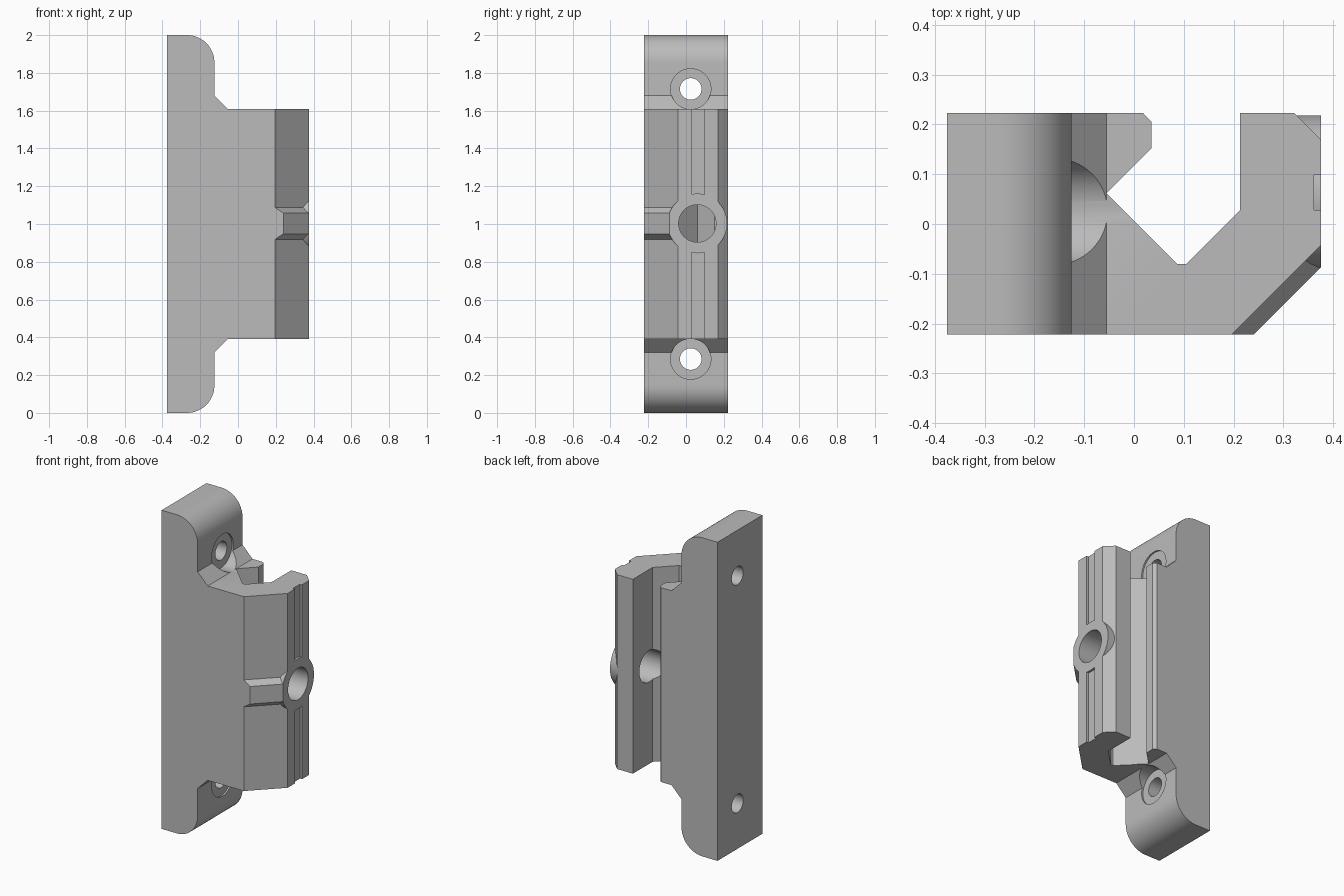
import bpy, bmesh, math
from mathutils import Matrix, Vector

if "Cube" in bpy.data.objects:
    bpy.data.objects.remove(bpy.data.objects["Cube"])

MID = 1.003                    # height of the centre line
FRONT, BACK = -0.222, 0.223    # depth limits
EDGE = 0.375                   # half width

plastic = bpy.data.materials.new("light grey plastic")
plastic.use_nodes = True
plastic.diffuse_color = (0.5, 0.5, 0.5, 1)
plastic.node_tree.nodes["Principled BSDF"].inputs["Base Color"].default_value = (0.5, 0.5, 0.5, 1)


def finish(name, bm):
    bmesh.ops.recalc_face_normals(bm, faces=bm.faces)
    mesh = bpy.data.meshes.new(name)
    bm.to_mesh(mesh)
    bm.free()
    mesh.materials.append(plastic)
    obj = bpy.data.objects.new(name, mesh)
    bpy.context.collection.objects.link(obj)
    return obj


def prism(name, points, sweep):
    """Extrude a closed outline of 3D points along a vector."""
    bm = bmesh.new()
    face = bm.faces.new([bm.verts.new(p) for p in points])
    top = bmesh.ops.extrude_face_region(bm, geom=[face])["geom"]
    bmesh.ops.translate(bm, vec=sweep, verts=[v for v in top if isinstance(v, bmesh.types.BMVert)])
    return finish(name, bm)


def rod(name, radius, x0, x1, y, z):
    """Cylinder lying along x."""
    bm = bmesh.new()
    bmesh.ops.create_cone(bm, cap_ends=True, segments=64, radius1=radius, radius2=radius,
                          depth=x1 - x0,
                          matrix=Matrix.Translation(((x0 + x1) / 2, y, z))
                          @ Matrix.Rotation(math.pi / 2, 4, "Y"))
    return finish(name, bm)


def box(name, low, high):
    (x0, y0, z0), (x1, y1, z1) = low, high
    return prism(name, [(x0, y0, z0), (x1, y0, z0), (x1, y1, z0), (x0, y1, z0)], (0, 0, z1 - z0))


def combine(target, tool, operation):
    mod = target.modifiers.new(operation.lower(), "BOOLEAN")
    mod.object, mod.operation, mod.solver = tool, operation, "EXACT"
    bpy.context.view_layer.objects.active = target
    bpy.ops.object.modifier_apply(modifier=mod.name)
    bpy.data.objects.remove(tool)


# Side silhouette: rounded mounting flange with a chamfered step to the hook
r, face_x = 0.145, -0.125
upper = [(0.5, 1.61), (-0.055, 1.61), (face_x, 1.68)]
for i in range(17):
    a = math.pi / 2 * i / 16
    upper.append((face_x - r + r * math.cos(a), 2 - r + r * math.sin(a)))
upper.append((-EDGE, 2))
lower = [(x, 2 - z) for x, z in reversed(upper)]
bracket = prism("clip_bracket", [(x, -0.4, z) for x, z in upper + lower], (0, 0.8, 0))

# Plan outline: V channel between the lip and the hook arm
plan = [(-EDGE, FRONT), (0.196, FRONT), (EDGE, -0.043), (EDGE, 0.17), (0.322, BACK),
        (0.213, BACK), (0.213, 0.028), (0.105, -0.08), (0.087, -0.08), (-0.055, 0.062),
        (0.035, 0.152), (0.035, 0.205), (0.018, BACK), (-EDGE, BACK)]
combine(bracket, prism("plan", [(x, y, -0.1) for x, y in plan], (0, 0, 2.2)), "INTERSECT")

# Shallow groove down the outer face
combine(bracket, box("groove", (0.361, 0.028, 0.2), (0.5, 0.098, 1.8)), "DIFFERENCE")

# Tapered rib across the slanted face
bm = bmesh.new()
for x, y, h in ((0.176, FRONT, 0.098), (EDGE, -0.023, 0.098),
                (0.24, FRONT, 0.055), (EDGE, -0.087, 0.055)):
    for s in (-1, 1):
        bm.verts.new((x, y, MID + s * h))
bmesh.ops.convex_hull(bm, input=bm.verts)
combine(bracket, finish("rib", bm), "UNION")

# Round boss trimmed to the outer envelope
boss = rod("boss", 0.158, 0.25, EDGE, 0.06, MID)
envelope = [(0.22, FRONT), (0.24, FRONT), (EDGE, -0.087), (EDGE, BACK), (0.22, BACK)]
combine(boss, prism("envelope", [(x, y, 0.5) for x, y in envelope], (0, 0, 1)), "INTERSECT")
combine(bracket, boss, "UNION")

# Bore through the hook arm into the channel
combine(bracket, rod("bore", 0.099, 0.1, 0.5, 0.06, MID), "DIFFERENCE")

# Mounting screw holes with head clearance cut into the step
for z in (0.285, 1.715):
    combine(bracket, rod("head_clearance", 0.107, -0.135, 0.02, 0.025, z), "DIFFERENCE")
    combine(bracket, rod("screw_hole", 0.057, -0.5, 0.0, 0.025, z), "DIFFERENCE")

# Smooth the curves, keep edges crisp
bpy.ops.object.select_all(action="DESELECT")
bracket.select_set(True)
bpy.context.view_layer.objects.active = bracket
bpy.ops.object.shade_smooth_by_angle(angle=math.radians(25))
